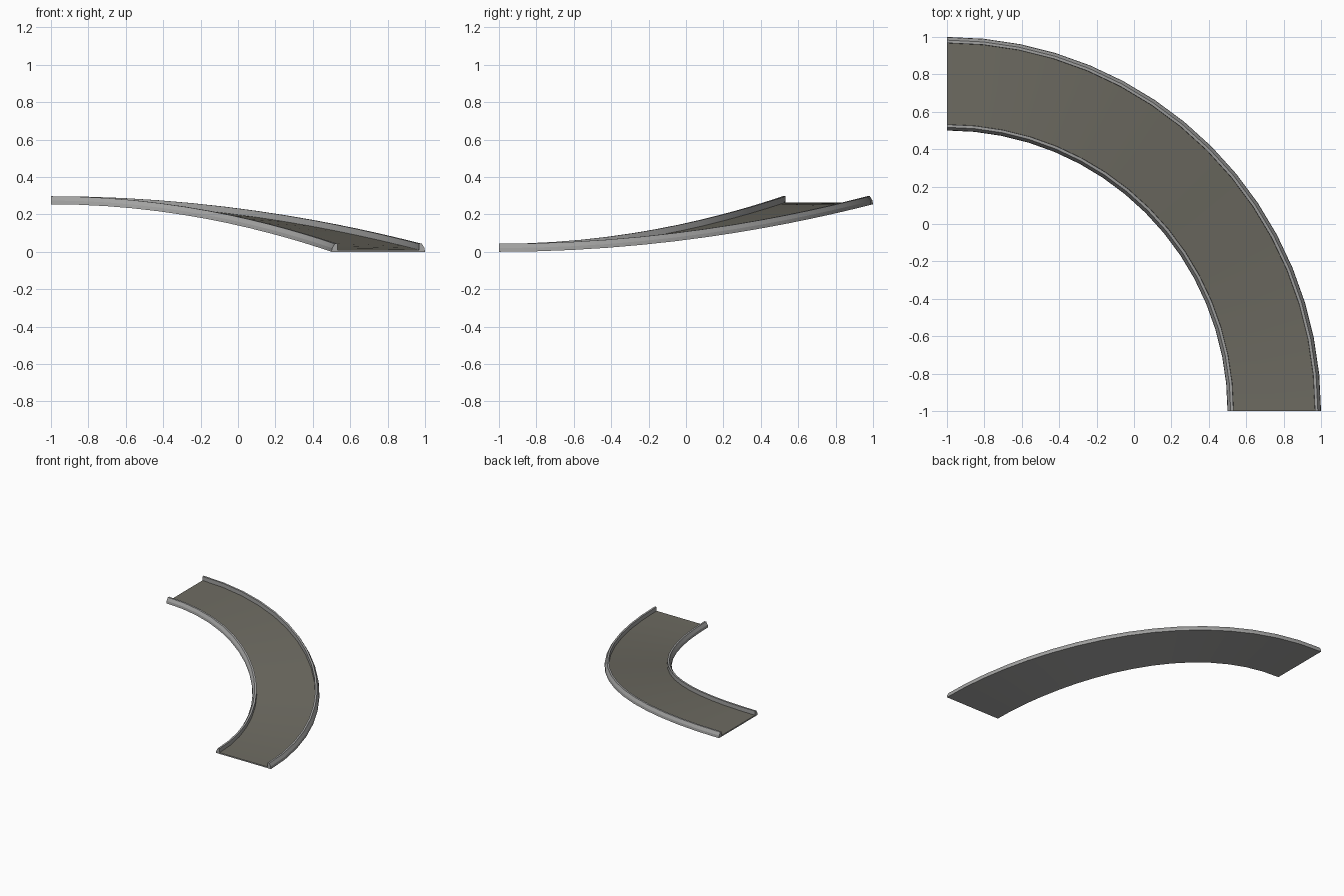
import bpy, bmesh, math

if "Cube" in bpy.data.objects:
    bpy.data.objects.remove(bpy.data.objects["Cube"])

SEG = 16          # facets along the quarter turn
RISE = 0.254      # climb of the road
R_IN, R_OUT = 1.5, 2.0


def material(name, rgb):
    m = bpy.data.materials.new(name)
    m.diffuse_color = (*rgb, 1)
    m.use_nodes = True
    m.node_tree.nodes["Principled BSDF"].inputs["Base Color"].default_value = m.diffuse_color
    return m


concrete = material("light concrete", (0.36, 0.36, 0.355))
asphalt = material("dark warm asphalt", (0.155, 0.148, 0.122))


def sweep(name, profile, mats, rule=None):
    """Sweep a closed (radius, height) profile up the curved ramp."""
    bm = bmesh.new()
    rings = []
    for i in range(SEG + 1):
        a = math.pi / 2 * i / SEG
        lift = RISE * math.sin(a) ** 2
        rings.append([bm.verts.new((r * math.cos(a) - 1, r * math.sin(a) - 1, z + lift))
                      for r, z in profile])
    n = len(profile)
    for p, q in zip(rings, rings[1:]):
        for k in range(n):
            bm.faces.new((p[k], p[(k + 1) % n], q[(k + 1) % n], q[k]))
    bm.faces.new(rings[0][::-1])
    bm.faces.new(rings[-1])
    bmesh.ops.recalc_face_normals(bm, faces=bm.faces)
    if rule:
        for f in bm.faces:
            f.material_index = rule(f)
    me = bpy.data.meshes.new(name)
    bm.to_mesh(me)
    bm.free()
    for m in mats:
        me.materials.append(m)
    ob = bpy.data.objects.new(name, me)
    bpy.context.collection.objects.link(ob)
    bpy.ops.object.select_all(action='DESELECT')
    ob.select_set(True)
    bpy.context.view_layer.objects.active = ob
    bpy.ops.object.shade_smooth_by_angle(angle=math.radians(20))


# Kerb section, measured inwards from the road edge
kerb = [(0, 0), (0.003, 0.02), (0.017, 0.043), (0.032, 0.043), (0.033, 0.01), (0.033, 0)]
sweep("inner_kerb", [(R_IN + d, z) for d, z in kerb], [concrete])
sweep("outer_kerb", [(R_OUT - d, z) for d, z in kerb], [concrete])

# Road deck: asphalt on top, concrete underneath
sweep("road_deck",
      [(R_IN + 0.033, 0), (R_OUT - 0.033, 0), (R_OUT - 0.033, 0.01), (R_IN + 0.033, 0.01)],
      [concrete, asphalt], lambda f: 1 if f.normal.z > 0.5 else 0)
